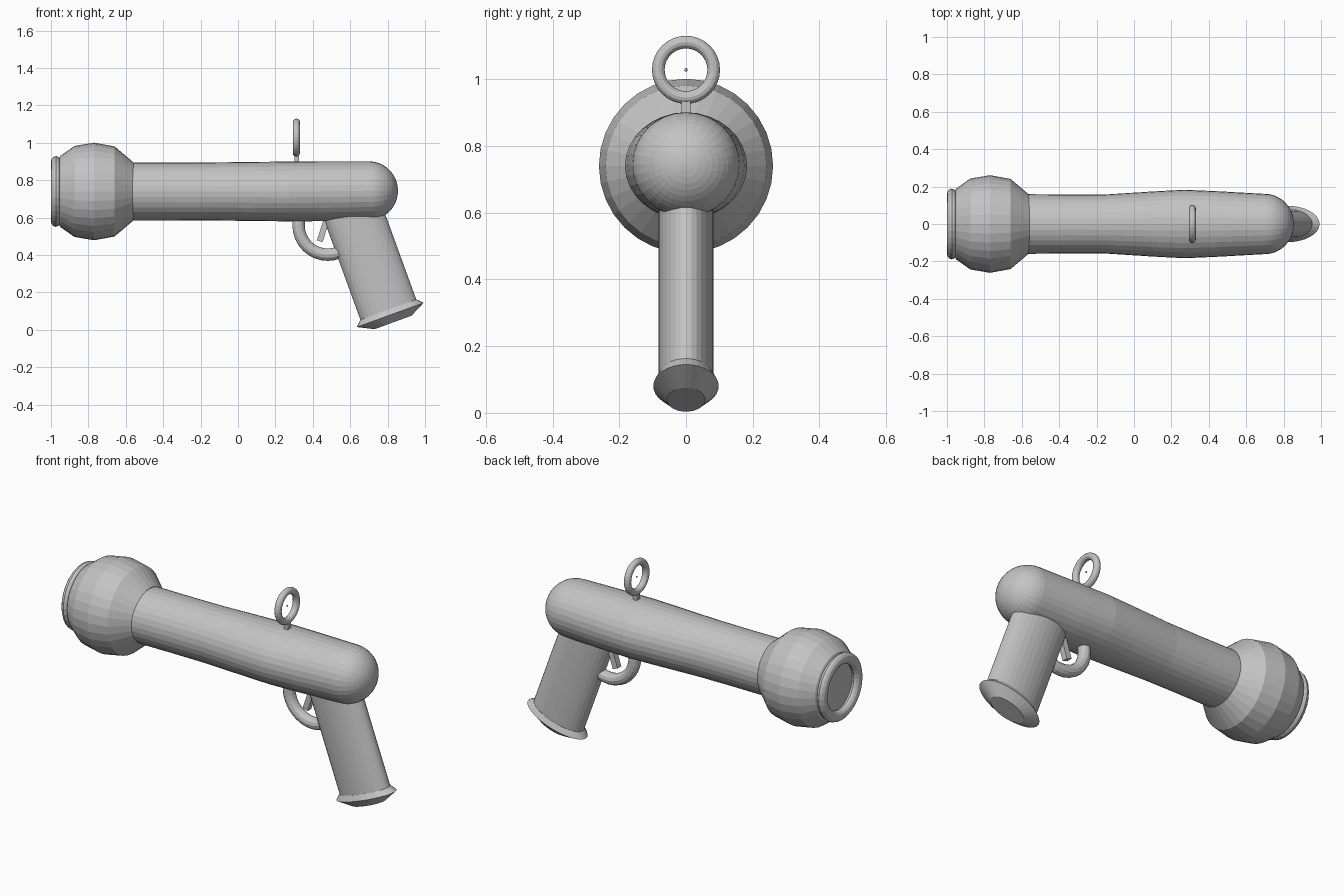
import bpy, bmesh, math
from mathutils import Vector, Matrix

if "Cube" in bpy.data.objects:
    bpy.data.objects.remove(bpy.data.objects["Cube"])

metal = bpy.data.materials.new("grey_metal")
metal.diffuse_color = (0.55, 0.55, 0.55, 1)
metal.use_nodes = True
metal.node_tree.nodes["Principled BSDF"].inputs["Base Color"].default_value = metal.diffuse_color


def finish(name, bm, smooth=False):
    bmesh.ops.recalc_face_normals(bm, faces=bm.faces)
    mesh = bpy.data.meshes.new(name)
    bm.to_mesh(mesh)
    bm.free()
    mesh.materials.append(metal)
    for p in mesh.polygons:
        p.use_smooth = smooth
    obj = bpy.data.objects.new(name, mesh)
    bpy.context.collection.objects.link(obj)
    return obj


def loft(name, rings, sides, matrix):
    """Skin elliptical rings (height, radius_a, radius_b, shift_a) along local z, capped."""
    bm = bmesh.new()
    loops = []
    for h, ra, rb, shift in rings:
        loops.append([bm.verts.new(matrix @ Vector((
            shift + ra * math.cos(math.tau * i / sides),
            rb * math.sin(math.tau * i / sides), h))) for i in range(sides)])
    for a, b in zip(loops, loops[1:]):
        for i in range(sides):
            j = (i + 1) % sides
            bm.faces.new((a[i], a[j], b[j], b[i]))
    bm.faces.new(loops[0])
    bm.faces.new(loops[-1])
    return finish(name, bm)


def torus(name, major, minor, matrix, n=32, m=12):
    bm = bmesh.new()
    grid = []
    for i in range(n):
        u = math.tau * i / n
        row = []
        for k in range(m):
            v = math.tau * k / m
            r = major + minor * math.cos(v)
            row.append(bm.verts.new(matrix @ Vector(
                (r * math.cos(u), r * math.sin(u), minor * math.sin(v)))))
        grid.append(row)
    for i in range(n):
        for k in range(m):
            a, b = grid[i], grid[(i + 1) % n]
            bm.faces.new((a[k], b[k], b[(k + 1) % m], a[(k + 1) % m]))
    return finish(name, bm)


def box(name, size, matrix):
    bm = bmesh.new()
    bmesh.ops.create_cube(bm, size=1, matrix=matrix @ Matrix.Diagonal((*size, 1)))
    return finish(name, bm)


# local x -> world z, local y -> world y, local z -> world x
along_x = Matrix(((0, 0, 1, 0), (0, 1, 0, 0), (1, 0, 0, 0.74), (0, 0, 0, 1)))

# barrel body: slight sideways swell, rounded back end
body = [(-0.60, 0.154, 0.160, 0), (-0.36, 0.154, 0.157, 0), (-0.15, 0.155, 0.158, 0),
        (0.10, 0.158, 0.174, 0), (0.27, 0.160, 0.183, 0), (0.45, 0.160, 0.175, 0.001)]
for i in range(12):
    t = math.radians(i * 7.6)
    r = 0.157 * math.cos(t)
    body.append((0.70 + 0.155 * math.sin(t), r, r + 0.004 * math.cos(t), 0.004))
body.append((0.855, 0.004, 0.004, 0.004))
loft("barrel_body", body, 32, along_x)

# muzzle bulb, ring and recessed plate
bulb = [(-0.955, 0.18), (-0.95, 0.19), (-0.875, 0.243), (-0.77, 0.261), (-0.66, 0.241), (-0.56, 0.156)]
loft("muzzle_bulb", [(x, r, r, 0) for x, r in bulb], 32, along_x)
torus("muzzle_ring", 0.158, 0.031,
      Matrix.Translation((-0.974, 0, 0)) @ along_x @ Matrix.Diagonal((1, 1, 0.84, 1)))

# tilted oval grip, its axis pointing up and forward
tilt = Matrix.Rotation(math.radians(-20), 4, 'Y')
grip_frame = Matrix.Translation((0.814, 0, 0.08)) @ tilt
loft("grip", [(0.02, 0.159, 0.082, 0), (0.60, 0.159, 0.082, 0)], 32, grip_frame)
loft("grip_cap", [(-0.043, 0.105, 0.057, 0), (0, 0.190, 0.098, 0),
                  (0.03, 0.160, 0.083, 0)], 32, grip_frame)

# trigger and its guard
torus("trigger_guard", 0.156, 0.033,
      Matrix.Translation((0.48, 0, 0.558)) @ Matrix.Rotation(math.pi / 2, 4, 'X'))
box("trigger", (0.032, 0.034, 0.17),
    Matrix.Translation((0.463, 0, 0.555)) @ Matrix.Rotation(math.radians(18), 4, 'Y'))

# ring sight with post and centre bead
torus("sight_ring", 0.083, 0.019,
      Matrix.Translation((0.312, 0, 1.028)) @ Matrix.Rotation(math.pi / 2, 4, 'Y'))
box("sight_post", (0.024, 0.026, 0.09), Matrix.Translation((0.314, 0, 0.895)))
bm = bmesh.new()
bmesh.ops.create_uvsphere(bm, u_segments=12, v_segments=8, radius=0.005,
                          matrix=Matrix.Translation((0.312, 0, 1.028)))
finish("sight_bead", bm)
